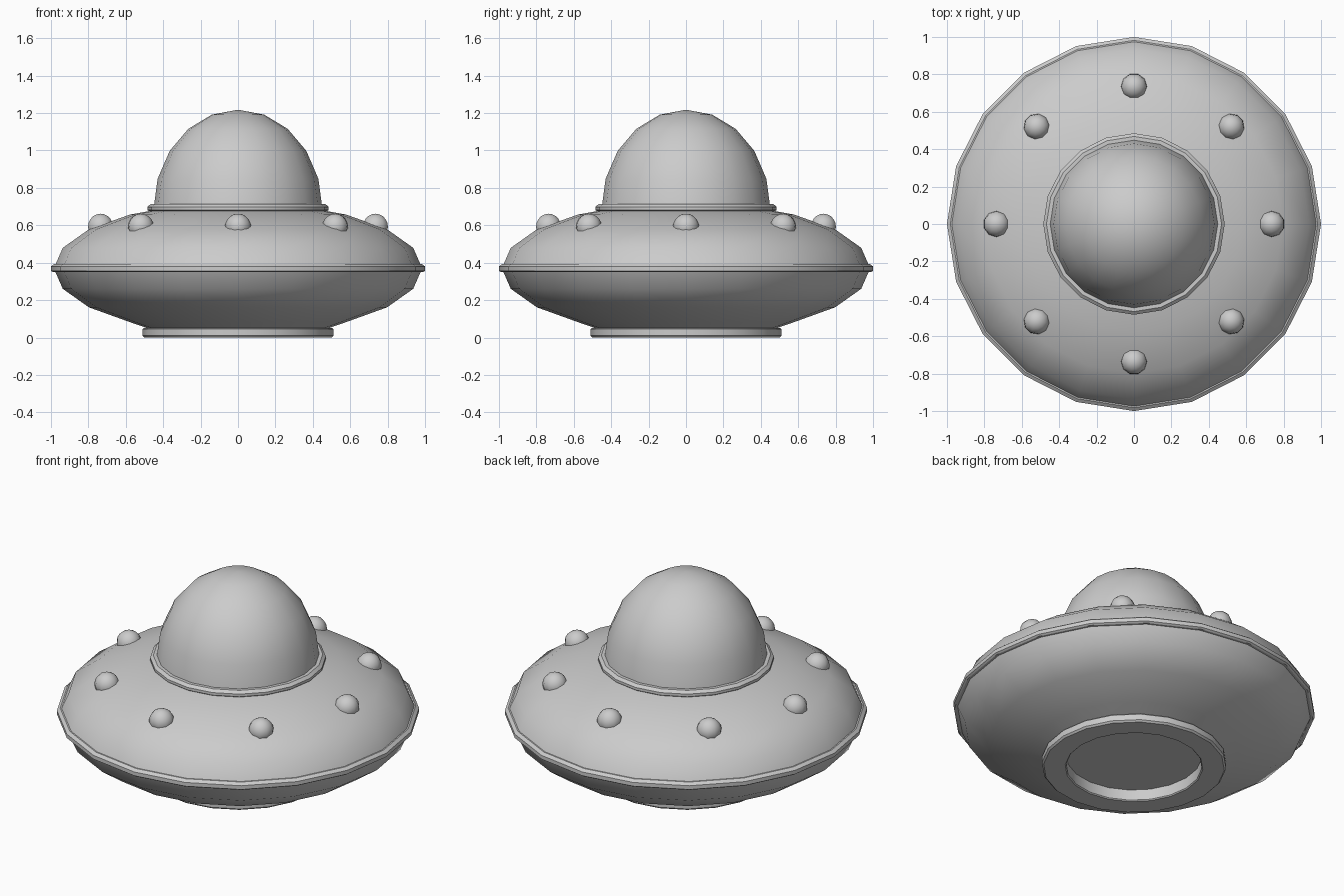
import bpy, bmesh
from math import sin, cos, pi, radians

if "Cube" in bpy.data.objects:
    bpy.data.objects.remove(bpy.data.objects["Cube"])

SIDES = 20


def finish(obj, angle=32):
    bpy.ops.object.select_all(action='DESELECT')
    obj.select_set(True)
    bpy.context.view_layer.objects.active = obj
    bpy.ops.object.shade_smooth_by_angle(angle=radians(angle))


def lathe(name, profile, closed=False):
    """Revolve (radius, z) points about z; radius 0 makes a pole."""
    bm = bmesh.new()
    rings = []
    for r, z in profile:
        if r == 0:
            rings.append([bm.verts.new((0, 0, z))] * SIDES)
        else:
            rings.append([bm.verts.new((r * cos(2 * pi * i / SIDES), r * sin(2 * pi * i / SIDES), z))
                          for i in range(SIDES)])
    pairs = list(zip(rings, rings[1:]))
    if closed:
        pairs.append((rings[-1], rings[0]))
    for a, b in pairs:
        for i in range(SIDES):
            j = (i + 1) % SIDES
            bm.faces.new(dict.fromkeys((a[i], a[j], b[j], b[i])))
    bmesh.ops.recalc_face_normals(bm, faces=bm.faces)
    mesh = bpy.data.meshes.new(name)
    bm.to_mesh(mesh)
    bm.free()
    obj = bpy.data.objects.new(name, mesh)
    bpy.context.collection.objects.link(obj)
    finish(obj)
    return obj


# Saucer hull: squashed sphere bands
def hull_point(k):
    return (0.985 * cos(k * pi / 10), 0.37 + 0.355 * sin(k * pi / 10))


lathe("saucer_hull", [(0.47, 0.045)] + [hull_point(k) for k in range(-3, 5)] + [(0, 0.71)])

# Bevelled band around the widest edge
lathe("rim_band", [(0.96, 0.35), (0.99, 0.35), (1.0, 0.357), (1.0, 0.38),
                   (0.982, 0.394), (0.95, 0.394)], closed=True)

# Base ring with recessed hatch
lathe("base_ring", [(0, 0.07), (0.375, 0.07), (0.375, 0.006), (0.381, 0), (0.50, 0),
                    (0.51, 0.01), (0.51, 0.045), (0.505, 0.05), (0.46, 0.05)])

# Collar under the dome
lathe("dome_collar", [(0.43, 0.675), (0.475, 0.675), (0.485, 0.682), (0.485, 0.698),
                      (0.468, 0.713), (0.43, 0.713)], closed=True)

# Dome
lathe("dome", [(0.452 * cos(k * pi / 10), 0.683 + 0.535 * sin(k * pi / 10)) for k in range(5)]
      + [(0, 1.218)])

# Eight round lights
for i in range(8):
    a = i * pi / 4
    bpy.ops.mesh.primitive_uv_sphere_add(segments=10, ring_count=10, radius=0.07,
                                         location=(0.735 * cos(a), 0.735 * sin(a), 0.592),
                                         rotation=(0, 0, a))
    light = bpy.context.object
    light.name = f"hull_light_{i + 1}"
    finish(light, 60)
